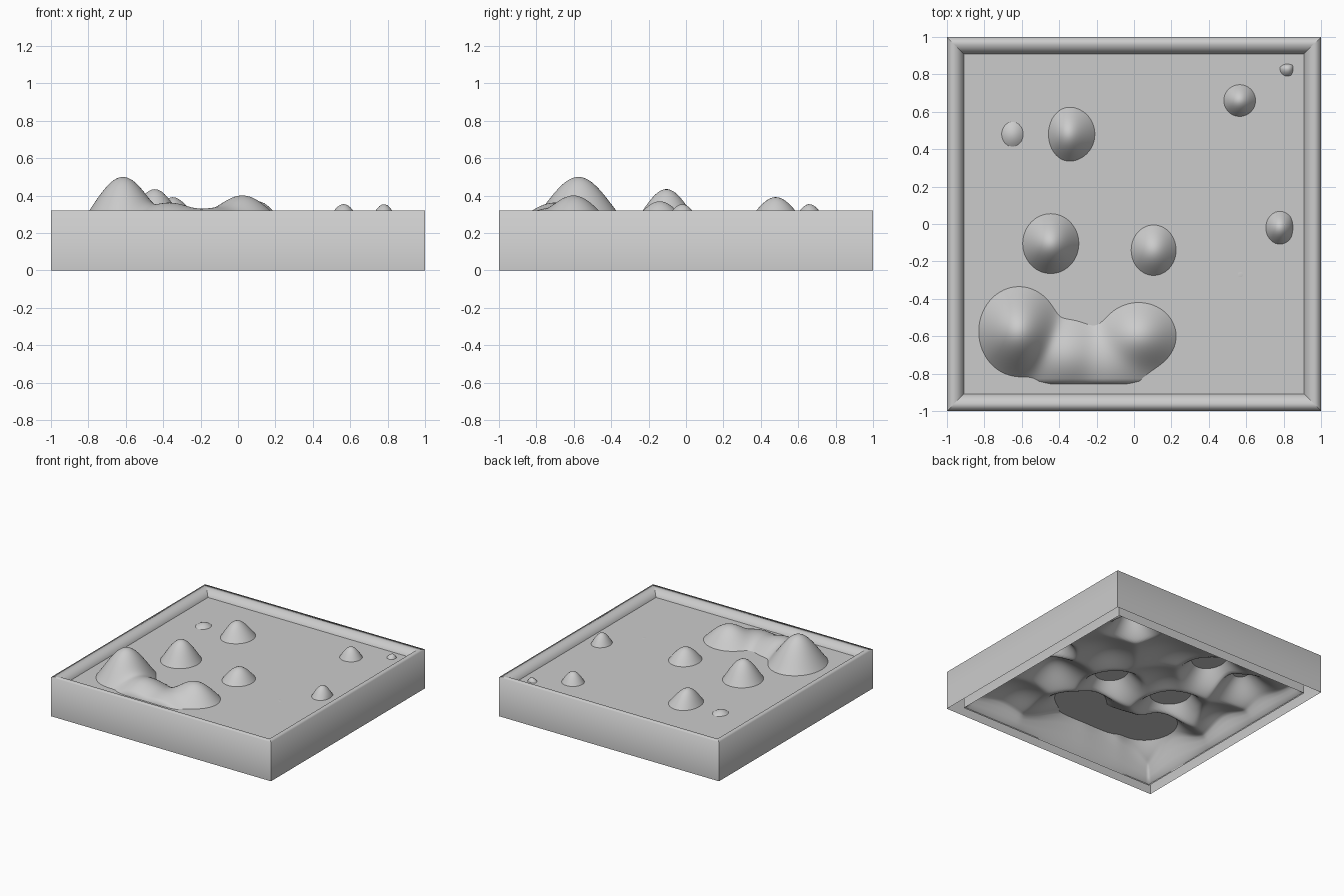
import bpy, bmesh, math

if "Cube" in bpy.data.objects:
    bpy.data.objects.remove(bpy.data.objects["Cube"])

RIM, WATER, INNER = 0.32, 0.27, 0.91
BASE, EDGE = 0.08, 0.01


def make_object(name, bm, smooth):
    for f in bm.faces:
        f.smooth = smooth
    mesh = bpy.data.meshes.new(name)
    bm.to_mesh(mesh)
    bm.free()
    obj = bpy.data.objects.new(name, mesh)
    bpy.context.collection.objects.link(obj)
    return obj


# Square frame: four mitred walls, rim rolling inward to the water, open below
profile = [(1, 0), (1, RIM), (0.955, RIM), (INNER, WATER), (INNER, 0)]
corners = [(-1, -1), (1, -1), (1, 1), (-1, 1)]
bm = bmesh.new()
for i in range(4):
    ends = [[bm.verts.new((sx * r, sy * r, z)) for r, z in profile]
            for sx, sy in (corners[i], corners[(i + 1) % 4])]
    for j in range(len(profile) - 1):
        bm.faces.new((ends[0][j], ends[1][j], ends[1][j + 1], ends[0][j + 1]))
make_object("tray_frame", bm, True)

# Flat water sheet
bm = bmesh.new()
bmesh.ops.create_grid(bm, x_segments=1, y_segments=1, size=INNER)
for v in bm.verts:
    v.co.z = WATER
make_object("water_surface", bm, False)

# Islands: centre x, y, peak height, shoreline radius x, y
islands = [
    (-0.615, -0.575, 0.500, 0.215, 0.24),
    (0.025, -0.60, 0.400, 0.20, 0.18),
    (-0.37, -0.70, 0.362, 0.20, 0.19),
    (-0.12, -0.73, 0.330, 0.19, 0.17),
    (-0.445, -0.105, 0.435, 0.15, 0.16),
    (0.105, -0.14, 0.370, 0.12, 0.135),
    (-0.355, 0.48, 0.380, 0.10, 0.135),
    (-0.315, 0.48, 0.345, 0.105, 0.125),
    (-0.65, 0.48, 0.295, 0.058, 0.066),
    (0.565, 0.66, 0.355, 0.085, 0.085),
    (0.82, 0.83, 0.300, 0.04, 0.04),
    (0.78, -0.02, 0.355, 0.075, 0.088),
]
# Underwater mounds: centre x, y, peak height, spread
mounds = [
    (0.57, -0.27, 0.271, 0.16), (0.60, -0.66, 0.19, 0.18),
    (0.10, 0.55, 0.18, 0.20), (0.50, 0.25, 0.18, 0.18),
    (-0.10, 0.20, 0.18, 0.18), (-0.75, 0.05, 0.18, 0.15),
]
hills = []
for x, y, h, rx, ry in islands:
    k = math.sqrt(2 * math.log((h - BASE) / (WATER - BASE)))
    hills.append((x, y, h - BASE, rx / k, ry / k))
hills += [(x, y, h - BASE, s, s) for x, y, h, s in mounds]


def terrain_height(x, y):
    # Blend hills with a soft maximum, dropping away at the border
    total = 0
    for cx, cy, h, sx, sy in hills:
        g = h * math.exp(-0.5 * (((x - cx) / sx) ** 2 + ((y - cy) / sy) ** 2))
        total += g ** 7
    z = BASE + total ** (1 / 7)
    t = min(1, max(0, (INNER - max(abs(x), abs(y))) / 0.065))
    return EDGE + (z - EDGE) * t * t * (3 - 2 * t)


# Seabed and islands sheet
bm = bmesh.new()
bmesh.ops.create_grid(bm, x_segments=130, y_segments=130, size=INNER)
for v in bm.verts:
    v.co.z = terrain_height(v.co.x, v.co.y)
make_object("island_terrain", bm, True)
